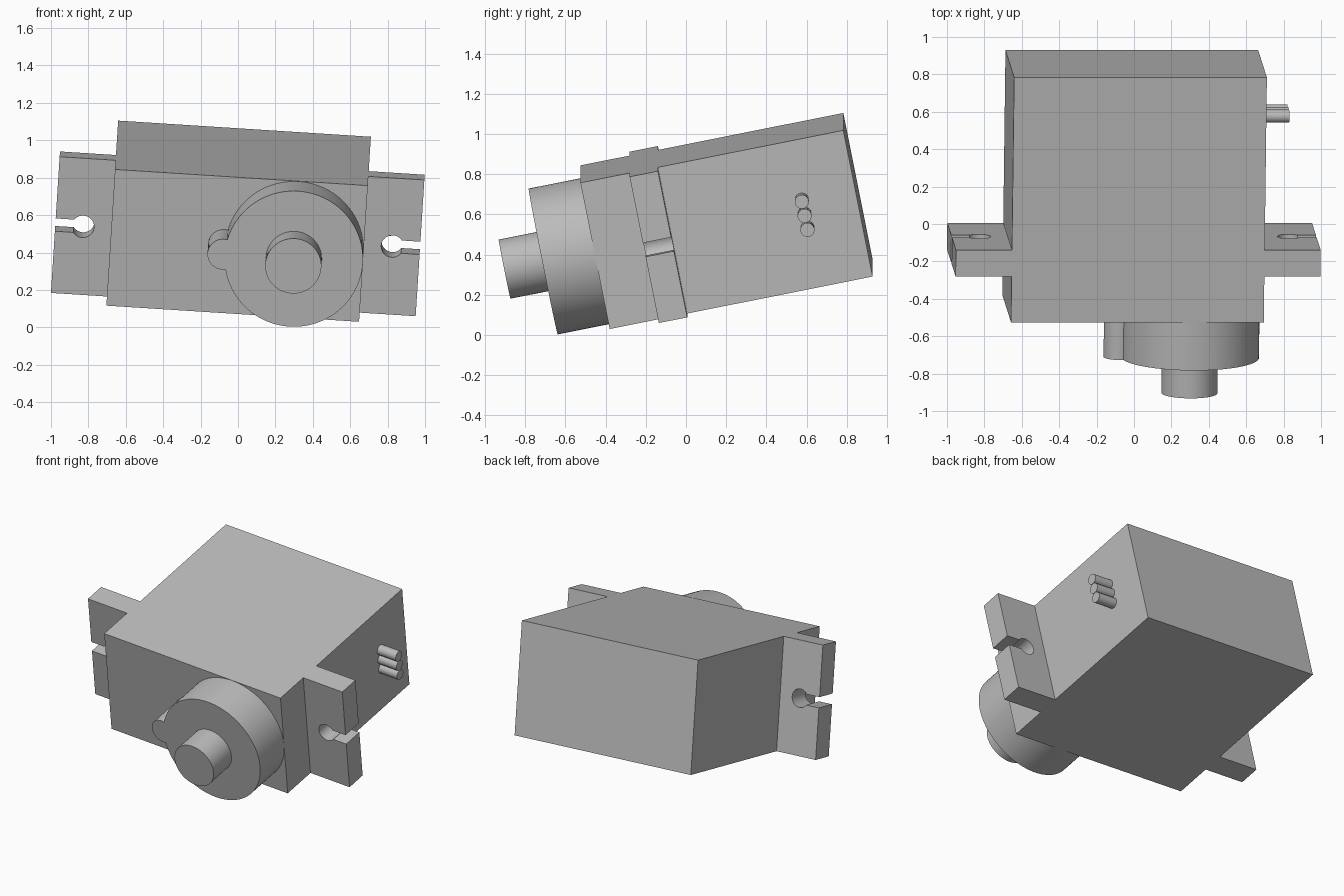
import bpy, bmesh, math
from mathutils import Matrix, Vector

if "Cube" in bpy.data.objects:
    bpy.data.objects.remove(bpy.data.objects["Cube"], do_unlink=True)

grey = bpy.data.materials.new("plain grey")
grey.use_nodes = True
grey.diffuse_color = (0.5, 0.5, 0.5, 1)
grey.node_tree.nodes["Principled BSDF"].inputs["Base Color"].default_value = (0.5, 0.5, 0.5, 1)

# Pose of the whole motor: origin is the centre of the case's front face
POSE = Matrix.Translation((-0.005, -0.453, 0.437)) @ \
    Matrix.Rotation(math.radians(3.65), 4, 'Y') @ Matrix.Rotation(math.radians(11.3), 4, 'X')
HALF_W, HALF_H, DEPTH = 0.677, 0.372, 1.335


def prism(name, outline, y0, y1, turn=Matrix()):
    """Extrude an x-z outline along y."""
    bm = bmesh.new()
    face = bm.faces.new([bm.verts.new((x, y0, z)) for x, z in outline])
    out = bmesh.ops.extrude_face_region(bm, geom=[face])
    verts = [v for v in out["geom"] if isinstance(v, bmesh.types.BMVert)]
    bmesh.ops.translate(bm, verts=verts, vec=Vector((0, y1 - y0, 0)))
    bmesh.ops.transform(bm, matrix=turn, verts=bm.verts)
    bmesh.ops.recalc_face_normals(bm, faces=bm.faces)
    mesh = bpy.data.meshes.new(name)
    bm.to_mesh(mesh)
    bm.free()
    mesh.materials.append(grey)
    obj = bpy.data.objects.new(name, mesh)
    obj.matrix_world = POSE
    bpy.context.collection.objects.link(obj)
    bpy.ops.object.select_all(action='DESELECT')
    obj.select_set(True)
    bpy.context.view_layer.objects.active = obj
    bpy.ops.object.shade_smooth_by_angle(angle=math.radians(30))
    return obj


def arc(cx, cz, r, start, end, n):
    return [(cx + r * math.cos(start + (end - start) * i / n),
             cz + r * math.sin(start + (end - start) * i / n)) for i in range(n + 1)]


def circle(cx, cz, r, n=64):
    return arc(cx, cz, r, 0, math.tau, n)[:-1]


# Case
prism("case", [(-HALF_W, -HALF_H), (HALF_W, -HALF_H), (HALF_W, HALF_H), (-HALF_W, HALF_H)], 0, DEPTH)

# Mounting ears, each with a keyhole slot open to the outside
TIP, HOLE_X, HOLE_R, SLOT = 0.977, 0.829, 0.06, 0.035
phi = math.asin(SLOT / HOLE_R)
ear = [(HALF_W, -HALF_H), (TIP, -HALF_H), (TIP, -SLOT)]
ear += arc(HOLE_X, 0, HOLE_R, -phi, phi - math.tau, 32)
ear += [(TIP, SLOT), (TIP, HALF_H), (HALF_W, HALF_H)]
for side, sx in (("left", 1), ("right", -1)):
    prism(side + "_mounting_ear", [(sx * x, z) for x, z in ear], 0.25, 0.394)

# Gear housing, its side bump and the output shaft
GEAR_X = 0.307
prism("gear_housing", circle(GEAR_X, 0, 0.37, 96), -0.263, 0)
prism("gear_bump", circle(-0.072, 0, 0.083, 48), -0.263, 0)
prism("output_shaft", circle(GEAR_X, 0, 0.15), -0.459, -0.26)

# Three wire stubs on the left side
to_side = Matrix.Rotation(-math.pi / 2, 4, 'Z')
for i, label in enumerate(("lower", "middle", "upper")):
    prism(label + "_wire", circle(-1.064, (i - 1) * 0.0715, 0.035, 32), HALF_W - 0.01, 0.818, to_side)
